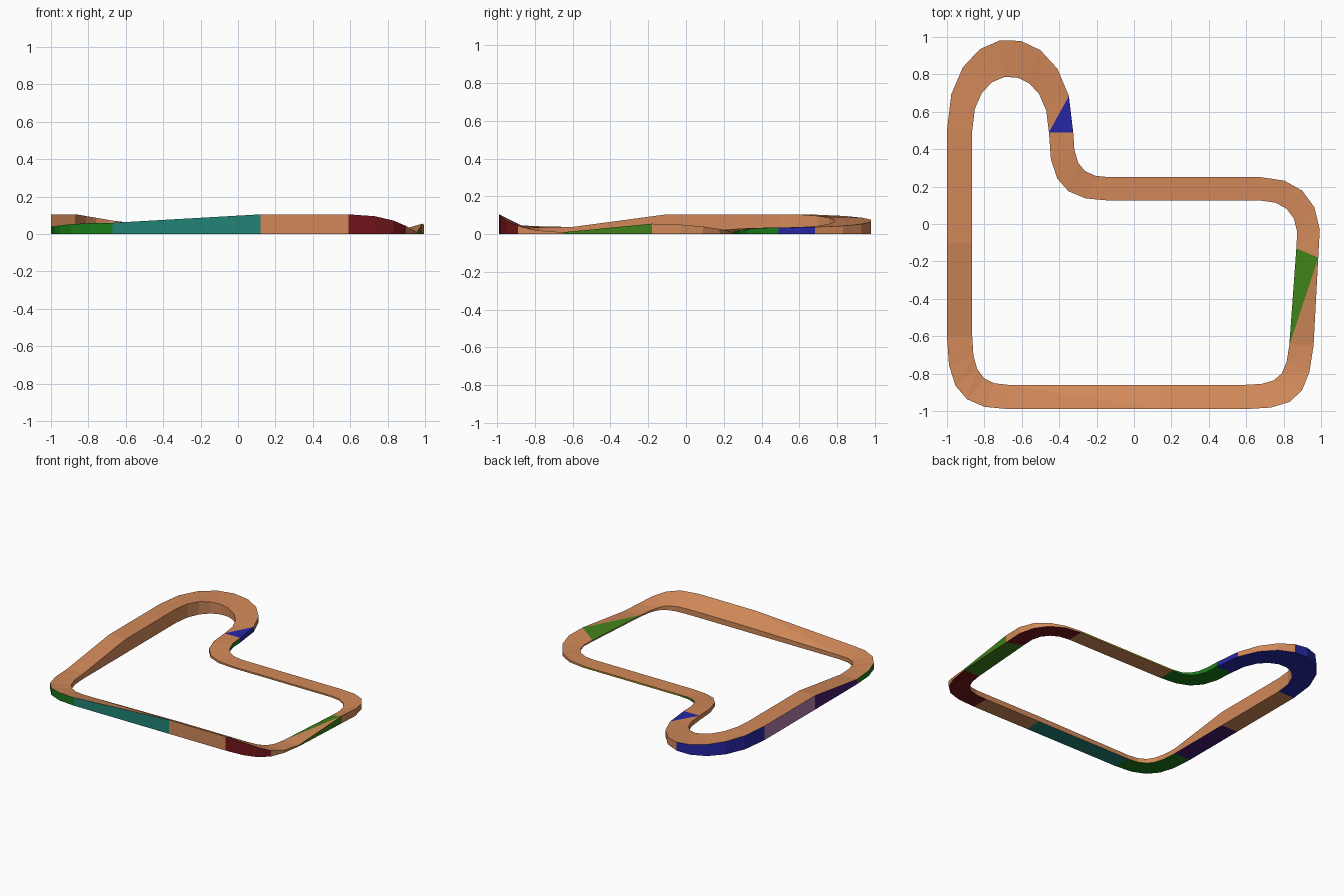
import bpy
import bmesh
from mathutils import Vector

if "Cube" in bpy.data.objects:
    bpy.data.objects.remove(bpy.data.objects["Cube"], do_unlink=True)

HANDLE = 0.75  # bend handle length, as a share of the distance to the corner


def paint(name, rgb):
    mat = bpy.data.materials.new(name)
    mat.use_nodes = True
    mat.diffuse_color = (*rgb, 1)
    bsdf = mat.node_tree.nodes["Principled BSDF"]
    bsdf.inputs["Base Color"].default_value = (*rgb, 1)
    bsdf.inputs["Roughness"].default_value = 0.8
    return mat


ORANGE = paint("road_orange", (0.64, 0.25, 0.1))
BLUE = paint("blue", (0.02, 0.02, 0.38))
TEAL = paint("teal", (0.015, 0.23, 0.18))
RED = paint("red", (0.17, 0.007, 0.01))
GREEN = paint("green", (0.05, 0.22, 0.01))
LEAF = paint("leaf_green", (0.01, 0.2, 0.01))
PURPLE = paint("purple", (0.06, 0.01, 0.16))
PINK = paint("pink", (0.45, 0.2, 0.4))
YELLOW = paint("yellow", (0.4, 0.3, 0.02))


def edge_line(start, end, head_a, head_b, steps, reach):
    """Points along one road edge, as a bezier that leaves and arrives level."""
    a, b = Vector(start), Vector(end)
    da, db = Vector((*head_a, 0)).normalized(), Vector((*head_b, 0)).normalized()
    c = a + da * (reach or HANDLE * (b - a).dot(da))
    d = b - db * (reach or HANDLE * (b - a).dot(db))
    points = []
    for i in range(steps + 1):
        t = i / steps
        s = 1 - t
        points.append(a * s**3 + c * 3 * s * s * t + d * 3 * s * t * t + b * t**3)
    return points


def track_piece(name, start, end, colour, steps=1, reach=(0, 0),
                bottom=None, bare=(), patch=None):
    """Solid road section: orange deck and inner wall, coloured outside and base."""
    outer = edge_line(start[0], end[0], start[2], end[2], steps, reach[0])
    inner = edge_line(start[1], end[1], start[2], end[2], steps, reach[1])
    mesh = bpy.data.meshes.new(name)
    for mat in (ORANGE, colour, bottom or colour):
        mesh.materials.append(mat)
    bm = bmesh.new()
    rings = []
    for o, i in zip(outer, inner):
        ring = (o, i, Vector((i.x, i.y, 0)), Vector((o.x, o.y, 0)))
        rings.append([bm.verts.new(p) for p in ring])
    for n, (p, q) in enumerate(zip(rings, rings[1:])):
        faces = [
            ((p[0], q[0], q[1]), 1 if patch == (n, "outer") else 0),
            ((p[0], q[1], p[1]), 1 if patch == (n, "inner") else 0),
            ((p[1], q[1], q[2], p[2]), 0),
            ((p[2], q[2], q[3], p[3]), 2),
            ((p[3], q[3], q[0], p[0]), 0 if n in bare else 1),
        ]
        for verts, slot in faces:
            bm.faces.new(verts).material_index = slot
    bmesh.ops.recalc_face_normals(bm, faces=bm.faces)
    # The deck must face upward on every section
    if sum(f.normal.z for f in bm.faces if f.calc_center_median().z > 0.004
           and abs(f.normal.z) > 0.5) < 0:
        bmesh.ops.reverse_faces(bm, faces=bm.faces)
    bm.to_mesh(mesh)
    bm.free()
    obj = bpy.data.objects.new(name, mesh)
    bpy.context.collection.objects.link(obj)
    return obj


# Joints between sections: outer edge, inner edge, heading
WEST, NORTH, EAST, SOUTH = (-1, 0), (0, 1), (1, 0), (0, -1)
front_a = ((0.59, -0.99, 0.105), (0.59, -0.86, 0.04), WEST)
front_b = ((0.12, -0.99, 0.105), (0.12, -0.86, 0.04), WEST)
front_c = ((-0.67, -0.99, 0.06), (-0.67, -0.86, 0.03), WEST)
side_a = ((-1, -0.6, 0.038), (-0.865, -0.6, 0.038), NORTH)
side_b = ((-1, -0.1, 0.105), (-0.865, -0.1, 0.105), NORTH)
side_c = ((-1, 0.5, 0.105), (-0.865, 0.5, 0.105), NORTH)
neck = ((-0.325, 0.49, 0.035), (-0.455, 0.49, 0.035), SOUTH)
back_a = ((-0.13, 0.25, 0.012), (-0.13, 0.125, 0.012), EAST)
back_b = ((0.68, 0.25, 0.012), (0.68, 0.125, 0.012), EAST)
right_a = ((0.985, -0.18, 0.055), (0.868, -0.13, 0.01), (-0.17, -1))
right_b = ((0.96, -0.65, 0.01), (0.83, -0.65, 0.01), (-0.1, -1))

# Front straight, banked toward the inside
track_piece("front_straight", front_a, front_b, ORANGE)
track_piece("front_ramp", front_b, front_c, TEAL)
track_piece("front_west_corner", front_c, side_a, LEAF, steps=5)

# Long side straight
track_piece("side_ramp", side_a, side_b, PURPLE)
track_piece("side_straight", side_b, side_c, PINK, bottom=ORANGE)

# Hairpin and the bend after it
track_piece("hairpin", side_c, neck, BLUE, steps=9, reach=(0.655, 0.391),
            bare=range(5, 8), patch=(8, "outer"))
track_piece("neck_bend", neck, back_a, LEAF, steps=5)

# Low back straight and banked return
track_piece("back_straight", back_a, back_b, YELLOW, bottom=ORANGE)
track_piece("back_east_corner", back_b, right_a, RED, steps=5, bare=range(5))
track_piece("east_straight", right_a, right_b, GREEN, patch=(0, "inner"))
track_piece("front_east_corner", right_b, front_a, RED, steps=5, bare=range(2))
